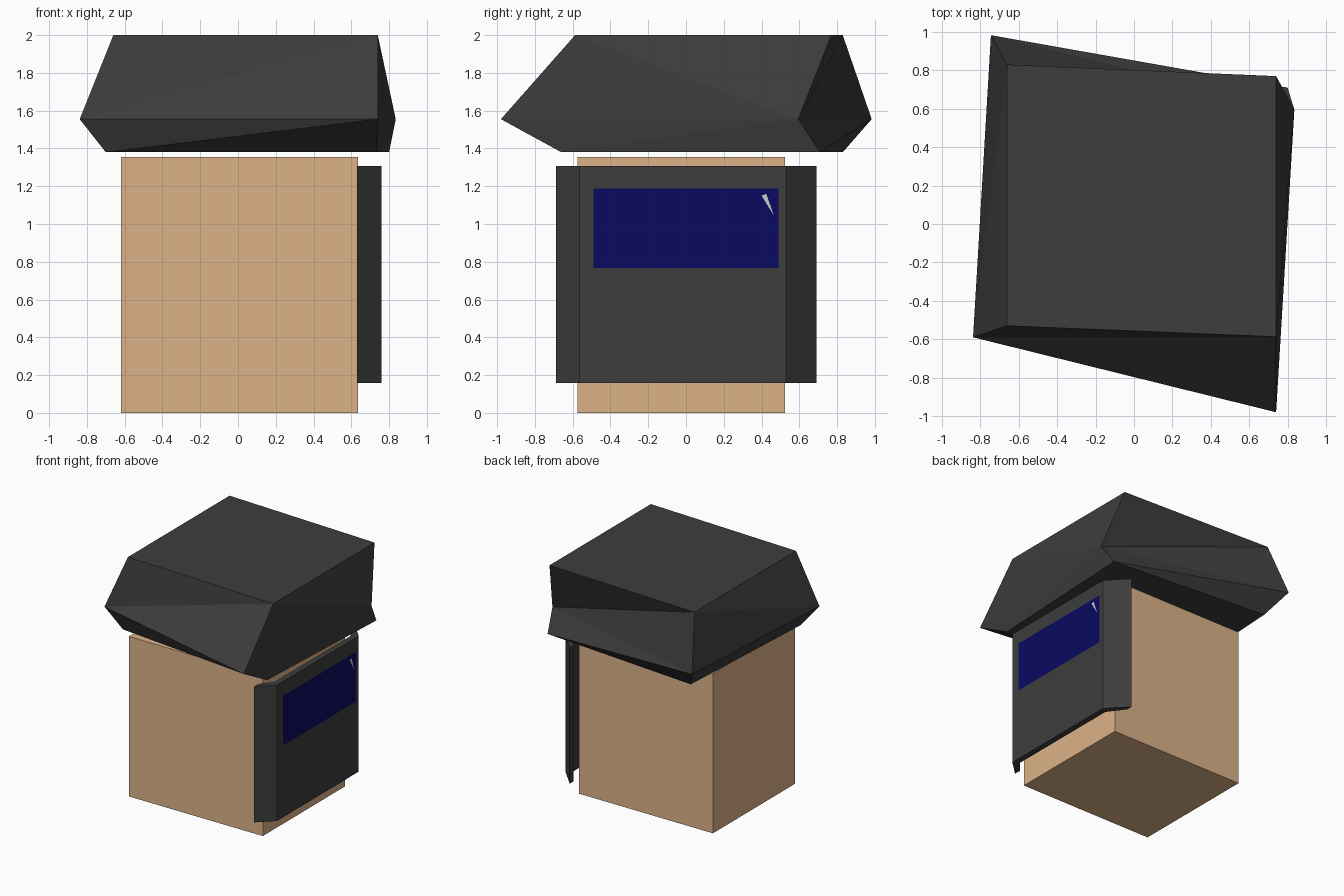
import bpy

if "Cube" in bpy.data.objects:
    bpy.data.objects.remove(bpy.data.objects["Cube"])


def material(name, rgb):
    m = bpy.data.materials.new(name)
    m.diffuse_color = (*rgb, 1)
    m.use_nodes = True
    m.node_tree.nodes["Principled BSDF"].inputs["Base Color"].default_value = m.diffuse_color
    return m


def build(name, verts, faces, mat):
    me = bpy.data.meshes.new(name)
    me.from_pydata(verts, [], faces)
    me.materials.append(mat)
    ob = bpy.data.objects.new(name, me)
    bpy.context.collection.objects.link(ob)
    return ob


def extrude(name, outline, z0, z1, mat):
    n = len(outline)
    verts = [(x, y, z) for z in (z0, z1) for x, y in outline]
    faces = [tuple(reversed(range(n))), tuple(range(n, 2 * n))]
    faces += [(i, (i + 1) % n, (i + 1) % n + n, i + n) for i in range(n)]
    return build(name, verts, faces, mat)


skin = material("skin", (0.72, 0.45, 0.25))
dark = material("dark", (0.047, 0.047, 0.047))
blue = material("blue", (0.003, 0.003, 0.12))
white = material("glint", (0.75, 0.75, 0.75))

# Square head block
extrude("head", [(-0.62, -0.575), (0.635, -0.575), (0.635, 0.525), (-0.62, 0.525)], 0, 1.355, skin)

# Faceted hair: three twisted four-sided rings, counterclockwise from front left
rings = [
    (1.38, [(-0.70, -0.54), (0.735, -0.66), (0.80, 0.71), (-0.626, 0.83)]),
    (1.555, [(-0.838, -0.59), (0.74, -0.98), (0.835, 0.595), (-0.745, 0.983)]),
    (2.0, [(-0.66, -0.53), (0.74, -0.587), (0.74, 0.77), (-0.66, 0.83)]),
]
verts = [(x, y, z) for z, ring in rings for x, y in ring]
faces = [(3, 2, 1, 0), (8, 9, 10, 11)]
for i in range(4):
    j = (i + 1) % 4
    # Lower band slopes from lower left to upper right
    faces += [(i, j, 4 + j), (i, 4 + j, 4 + i)]
    # Upper band: the side walls are split the other way
    if i % 2:
        faces += [(4 + i, 4 + j, 8 + i), (4 + j, 8 + j, 8 + i)]
    else:
        faces += [(4 + i, 4 + j, 8 + j), (4 + i, 8 + j, 8 + i)]
build("hair", verts, faces, dark)

# Face shield with swept-back wings
extrude("face_shield", [(0.76, -0.565), (0.76, 0.53), (0.605, 0.692), (0.605, 0.64),
                        (0.71, 0.50), (0.71, -0.53), (0.63, -0.63), (0.63, -0.687)],
        0.157, 1.307, dark)

# Blue window and its small glint
build("window", [(0.763, y, z) for y, z in ((-0.49, 0.767), (0.49, 0.767), (0.49, 1.188), (-0.49, 1.188))],
      [(0, 1, 2, 3)], blue)
build("glint", [(0.766, y, z) for y, z in ((0.40, 1.15), (0.465, 1.045), (0.425, 1.16))],
      [(0, 1, 2)], white)
